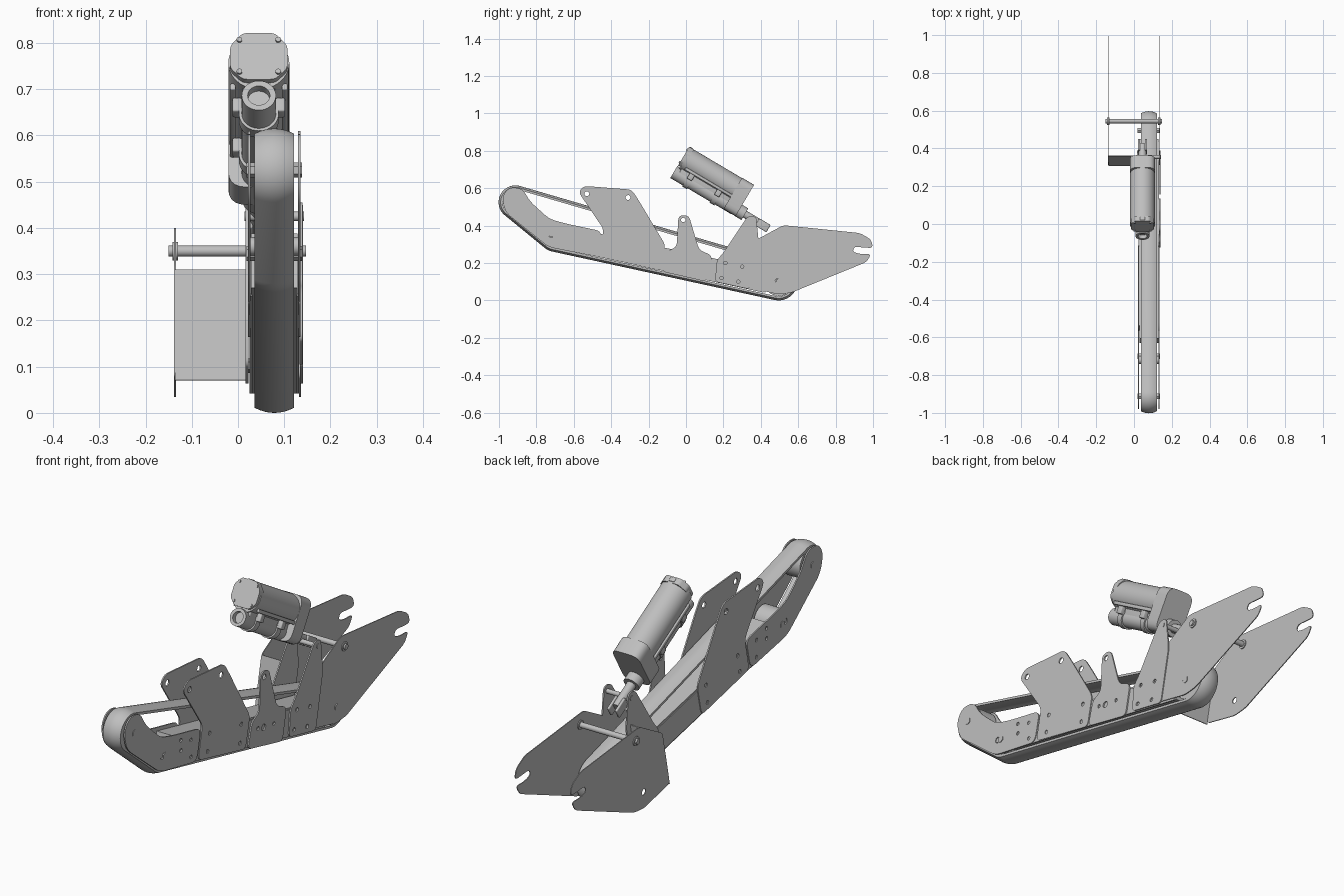
import bpy, bmesh, math
from mathutils import Matrix, Vector
from mathutils.geometry import convex_hull_2d

if "Cube" in bpy.data.objects:
    bpy.data.objects.remove(bpy.data.objects["Cube"])

grey = bpy.data.materials.new("steel grey")
grey.use_nodes = True
grey.diffuse_color = (0.52, 0.52, 0.52, 1)
grey.node_tree.nodes["Principled BSDF"].inputs["Base Color"].default_value = (0.52, 0.52, 0.52, 1)

MID = 0.0785              # centre plane of the conveyor
SIDE = 0.054              # side plate distance from that plane
SIDEWAYS = Matrix(((0, 0, 1, 0), (1, 0, 0, 0), (0, 1, 0, 0), (0, 0, 0, 1)))  # (y, z) drawing to world


def finish(ob, smooth=True):
    ob.data.materials.clear()
    ob.data.materials.append(grey)
    bpy.ops.object.select_all(action='DESELECT')
    ob.select_set(True)
    bpy.context.view_layer.objects.active = ob
    if smooth:
        bpy.ops.object.shade_smooth_by_angle(angle=math.radians(35))
    return ob


def from_bmesh(name, bm, smooth=True):
    bmesh.ops.recalc_face_normals(bm, faces=bm.faces)
    mesh = bpy.data.meshes.new(name)
    bm.to_mesh(mesh)
    bm.free()
    ob = bpy.data.objects.new(name, mesh)
    bpy.context.collection.objects.link(ob)
    return finish(ob, smooth)


def circle(y, z, r, n=16):
    return [Vector((y + r * math.cos(math.tau * i / n), z + r * math.sin(math.tau * i / n))) for i in range(n)]


def rounded(points, radius):
    pts, out = [Vector(p) for p in points], []
    for i, p in enumerate(pts):
        a, b = pts[i - 1] - p, pts[(i + 1) % len(pts)] - p
        p0 = p + a.normalized() * min(radius, a.length * 0.48)
        p1 = p + b.normalized() * min(radius, b.length * 0.48)
        for k in range(6):
            t = k / 5
            out.append(p0 * (1 - t) ** 2 + p * 2 * t * (1 - t) + p1 * t * t)
    return out


def slab(name, outline, holes, thick, matrix):
    """Flat drawing with holes, filled and given a thickness."""
    cu = bpy.data.curves.new(name, 'CURVE')
    cu.dimensions, cu.fill_mode, cu.extrude = '2D', 'BOTH', thick / 2
    for loop in [outline] + holes:
        sp = cu.splines.new('POLY')
        sp.points.add(len(loop) - 1)
        for pt, co in zip(sp.points, loop):
            pt.co = (co[0], co[1], 0, 1)
        sp.use_cyclic_u = True
    ob = bpy.data.objects.new(name, cu)
    bpy.context.collection.objects.link(ob)
    mesh = bpy.data.meshes.new_from_object(ob.evaluated_get(bpy.context.evaluated_depsgraph_get()))
    bpy.data.objects.remove(ob)
    mesh.transform(matrix)
    ob = bpy.data.objects.new(name, mesh)
    bpy.context.collection.objects.link(ob)
    return finish(ob)


def plate(name, points, x, holes=(), radius=0.02, thick=0.006):
    return slab(name, rounded(points, radius), [circle(*h) for h in holes], thick,
                Matrix.Translation((x, 0, 0)) @ SIDEWAYS)


def cyl(name, r, depth, matrix, n=32):
    bm = bmesh.new()
    bmesh.ops.create_cone(bm, cap_ends=True, segments=n, radius1=r, radius2=r, depth=depth, matrix=matrix)
    return from_bmesh(name, bm)


def cross_cyl(name, r, x0, x1, y, z, n=32):
    return cyl(name, r, x1 - x0, Matrix.Translation(((x0 + x1) / 2, y, z)) @ SIDEWAYS, n)


def box(name, size, matrix, bevel=0.0):
    bm = bmesh.new()
    bmesh.ops.create_cube(bm, size=1, matrix=matrix @ Matrix.Diagonal((*size, 1)))
    if bevel:
        bmesh.ops.bevel(bm, geom=bm.edges[:], offset=bevel, segments=3, affect='EDGES', profile=0.5)
    return from_bmesh(name, bm)


# Belt: crowned band wrapped round the head, bend and tail pulleys
pulleys = {"head": (-0.912, 0.525, 0.09), "bend": (-0.70, 0.345, 0.085), "tail": (0.495, 0.102, 0.102)}
samples = [(p, (p - Vector((y, z))) / r) for y, z, r in pulleys.values() for p in circle(y, z, r, 64)]
ring = [samples[i] for i in convex_hull_2d([p for p, n in samples])]
bm = bmesh.new()
loops = []
for p, n in ring:
    section = []
    for layer in (0, 0.011):
        row = []
        for k in range(9):
            t = k / 4 - 1
            q = p - n * (0.011 * t * t + layer)
            row.append(bm.verts.new((MID + 0.0425 * t, q.x, q.y)))
        section += row if layer == 0 else row[::-1]
    loops.append(section)
for i, a in enumerate(loops):
    b = loops[(i + 1) % len(loops)]
    for k in range(len(a)):
        j = (k + 1) % len(a)
        bm.faces.new((a[k], a[j], b[j], b[k]))
from_bmesh("belt", bm)
for label, (y, z, r) in pulleys.items():
    cross_cyl(label + "_pulley", r - 0.024, MID - 0.04, MID + 0.04, y, z, 48)
    cross_cyl(label + "_axle", 0.016, MID - SIDE - 0.006, MID + SIDE + 0.006, y, z, 6)

# Conveyor bed between the belt strands
slope = math.atan(0.216)
bed = Matrix.Translation((MID, -0.09, 0.215)) @ Matrix.Rotation(-slope, 4, 'X')
box("bed_beam", (0.1, 1.08, 0.12), bed)
for s in (-1, 1):
    box("bed_rail", (0.006, 1.0, 0.115), bed @ Matrix.Translation((s * 0.0505, 0.03, -0.005)))
cross_cyl("head_cross_tube", 0.02, MID - SIDE, MID + SIDE, -0.72, 0.36)

# Side plates on both sides
head = [(-0.985, 0.55), (-0.95, 0.605), (-0.875, 0.6), (-0.835, 0.53), (-0.73, 0.435), (-0.64, 0.41),
        (-0.45, 0.37), (-0.48, 0.235), (-0.735, 0.285), (-0.965, 0.47)]
wing = [(-0.575, 0.58), (-0.545, 0.612), (-0.29, 0.592), (-0.25, 0.53), (-0.11, 0.295), (-0.14, 0.16),
        (-0.47, 0.235), (-0.44, 0.38)]
gusset = [(0.155, 0.1), (0.165, 0.215), (0.2, 0.255), (0.33, 0.45), (0.375, 0.45), (0.39, 0.3),
          (0.34, 0.06)]
for s in (-1, 1):
    x = MID + s * SIDE
    plate("head_side_plate", head, x, [(-0.72, 0.35, 0.014), (-0.59, 0.37, 0.008), (-0.59, 0.325, 0.008),
                                      (-0.52, 0.27, 0.008), (-0.52, 0.345, 0.008)], 0.035)
    plate("wing_plate", wing, x, [(-0.53, 0.57, 0.013), (-0.31, 0.55, 0.013), (-0.39, 0.325, 0.009),
                                 (-0.405, 0.25, 0.009), (-0.18, 0.2, 0.009), (-0.17, 0.28, 0.009)], 0.025)
    plate("gusset_plate", gusset, x + s * 0.005, [(0.355, 0.425, 0.009), (0.21, 0.2, 0.009), (0.3, 0.18, 0.009),
                                                 (0.19, 0.12, 0.009), (0.28, 0.1, 0.009)], 0.02)
plate("lug_plate", [(-0.13, 0.155), (-0.1, 0.265), (-0.05, 0.285), (-0.04, 0.455), (0.015, 0.455), (0.07, 0.27),
                    (0.14, 0.24), (0.11, 0.1)], MID + SIDE + 0.004,
      [(-0.015, 0.43, 0.012), (-0.02, 0.21, 0.014), (0.05, 0.2, 0.008), (-0.06, 0.22, 0.008)], 0.025)

# Rear fork plates with an open slot at the tip
fork = [(0.31, 0.075), (0.36, 0.315), (0.52, 0.402), (0.93, 0.36), (0.99, 0.325), (1.0, 0.28), (0.945, 0.283),
        (0.9, 0.288), (0.89, 0.26), (0.93, 0.248), (0.99, 0.248), (0.965, 0.205), (0.56, 0.04), (0.49, 0.033)]
for x in (-0.136, 0.134):
    plate("fork_plate", fork, x, [(0.49, 0.105, 0.013)], 0.02, 0.004)
    cross_cyl("rod_collar", 0.02, x - 0.006, x + 0.006, 0.545, 0.35)
cross_cyl("spreader_rod", 0.012, -0.15, 0.147, 0.545, 0.35)
box("cross_plate", (0.155, 0.005, 0.245),
    Matrix.Translation((-0.0585, 0.335, 0.19)) @ Matrix.Rotation(-slope, 4, 'X'))

# Linear drive, laid out along its own tilted axis (local z runs down the stroke)
tilt = Vector((0, 0.86, -0.51)).normalized()
drive = Matrix.Translation((0.045, -0.033, 0.737)) @ tilt.to_track_quat('Z', 'Y').to_matrix().to_4x4()
up = Vector((0, 0.51, 0.86)).normalized()
frame = Matrix.Identity(4)
for row in range(3):
    frame[row][0], frame[row][1], frame[row][2] = (-1, 0, 0)[row], up[row], tilt[row]
drive = Matrix.Translation((0.045, -0.033, 0.737)) @ frame


def at(x, v, s):
    return drive @ Matrix.Translation((x, v, s))


def section(w, top, bottom):
    return [(-w, bottom), (w, bottom), (w, top), (-w, top)]


cyl("motor_barrel", 0.066, 0.36, at(0, 0.032, 0.195), 48)
slab("motor_cap", rounded([(-0.062, 0.01), (-0.035, -0.018), (0.035, -0.018), (0.062, 0.01), (0.062, 0.066),
                           (0.035, 0.098), (-0.035, 0.098), (-0.062, 0.066)], 0.01), [], 0.03, at(0, 0, 0.015))
for x in (-0.042, 0.042):
    for v in (-0.0, 0.08):
        cyl("cap_screw", 0.006, 0.008, at(x, v, -0.001), 12)
box("cap_plug", (0.026, 0.014, 0.02), at(0, 0.094, 0.014), 0.003)
slab("drive_tube", circle(0, -0.06, 0.037, 40), [circle(0, -0.06, 0.024, 32)], 0.38, at(0, 0, 0.188))
cyl("tube_core", 0.028, 0.36, at(0, -0.06, 0.2))
box("drive_web", (0.07, 0.08, 0.35), at(0, -0.025, 0.2), 0.005)
slab("gearbox", rounded(section(0.066, 0.1, -0.095), 0.04), [], 0.075, at(0, 0, 0.365))
for s in (-1, 1):
    box("side_rail", (0.012, 0.016, 0.3), at(s * 0.056, -0.012, 0.19), 0.003)
for along in (0.09, 0.26):
    slab("tube_clamp", circle(0, -0.06, 0.043, 40), [circle(0, -0.06, 0.036, 40)], 0.03, at(0, 0, along))
    for s in (-1, 1):
        box("clamp_ear", (0.022, 0.034, 0.03), at(s * 0.046, -0.036, along), 0.004)

# Push rod, clevis and pin joining the gusset plates
cyl("rod_gland", 0.036, 0.04, at(0, -0.06, 0.42))
cyl("push_rod", 0.02, 0.16, at(0, -0.06, 0.48))
for s in (-1, 1):
    box("clevis_fork", (0.012, 0.045, 0.07), at(s * 0.019, -0.062, 0.553), 0.004)
cross_cyl("clevis_pin", 0.01, MID - SIDE - 0.01, MID + SIDE + 0.01, 0.355, 0.425)
